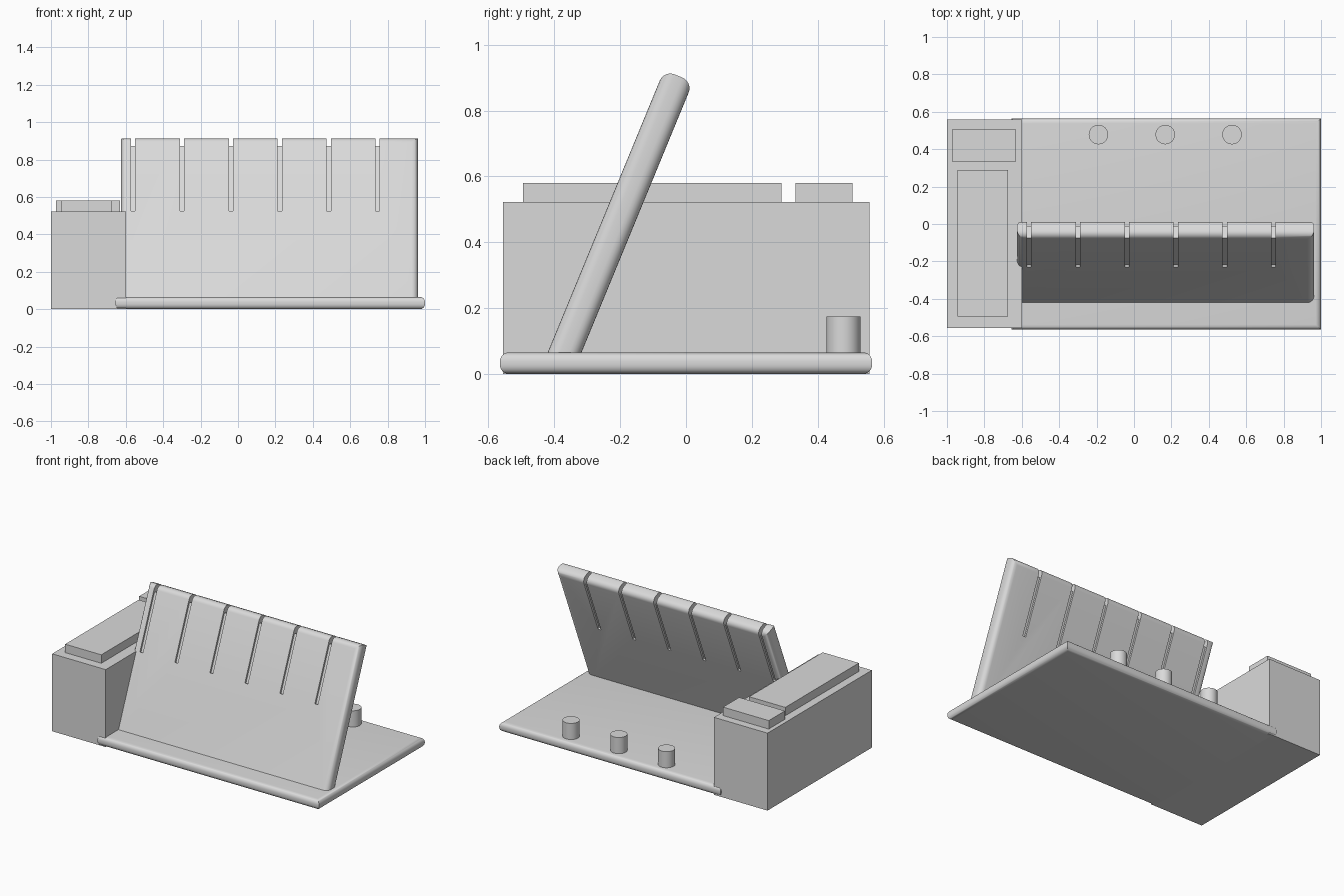
import bpy, bmesh, math
from mathutils import Matrix, Vector

if "Cube" in bpy.data.objects:
    bpy.data.objects.remove(bpy.data.objects["Cube"], do_unlink=True)

grey = bpy.data.materials.new("plain_grey")
grey.use_nodes = True
colour = (0.7, 0.7, 0.7, 1)
grey.diffuse_color = colour
grey.node_tree.nodes["Principled BSDF"].inputs["Base Color"].default_value = colour


def finish(name, bm, smooth=False):
    bmesh.ops.recalc_face_normals(bm, faces=bm.faces)
    mesh = bpy.data.meshes.new(name)
    bm.to_mesh(mesh)
    bm.free()
    mesh.materials.append(grey)
    obj = bpy.data.objects.new(name, mesh)
    bpy.context.collection.objects.link(obj)
    if smooth:
        bpy.ops.object.select_all(action="DESELECT")
        obj.select_set(True)
        bpy.context.view_layer.objects.active = obj
        bpy.ops.object.shade_smooth_by_angle(angle=math.radians(35))
    return obj


def box_mesh(lo, hi):
    lo, hi = Vector(lo), Vector(hi)
    bm = bmesh.new()
    bmesh.ops.create_cube(bm, size=1, matrix=Matrix.Translation((lo + hi) / 2)
                          @ Matrix.Diagonal((*(hi - lo), 1)))
    return bm


def round_edges(bm, radius, keep):
    edges = [e for e in bm.edges if keep(e.verts[0].co, e.verts[1].co)]
    bmesh.ops.bevel(bm, geom=edges, offset=radius, segments=6, profile=0.5,
                    affect="EDGES", clamp_overlap=True)


# Base plate with a rounded rim
bm = box_mesh((-0.655, -0.565, 0), (1, 0.565, 0.066))
round_edges(bm, 0.028, lambda a, b: abs(a.z - b.z) < 1e-4)
finish("base_plate", bm, smooth=True)

# Side block and its two raised lids
finish("side_block", box_mesh((-1, -0.555, 0), (-0.6, 0.558, 0.523)))
finish("long_lid", box_mesh((-0.945, -0.495, 0.51), (-0.675, 0.29, 0.58)))
finish("short_lid", box_mesh((-0.972, 0.333, 0.51), (-0.63, 0.505, 0.58)))

# Row of pegs along the back
for i, x in enumerate((-0.19, 0.167, 0.524)):
    bm = bmesh.new()
    bmesh.ops.create_cone(bm, cap_ends=True, segments=40, radius1=0.052, radius2=0.052,
                          depth=0.125, matrix=Matrix.Translation((x, 0.478, 0.1125)))
    finish(f"peg_{i + 1}", bm, smooth=True)

# Leaning panel, modelled upright with its top front edge at the origin
thick, foot = 0.095, -0.94
lean = Matrix.Translation((0, -0.0665, 0.923)) @ Matrix.Rotation(math.radians(-22.4), 4, "X")
bm = box_mesh((-0.625, 0, foot), (0.963, thick, 0))
round_edges(bm, 0.035, lambda a, b: abs(a.y - b.y) < 1e-4 and max(a.z, b.z) > foot + 0.1)
panel = finish("leaning_panel", bm)

# Grooves that wrap over the top of the panel, front and back
depth, drop, low, out = 0.013, -0.05, -0.43, 0.05
profile = [(-out, low), (depth, low), (depth, drop), (thick - depth, drop),
           (thick - depth, low), (thick + out, low), (thick + out, out), (-out, out)]
bm = bmesh.new()
for i in range(6):
    x = -0.561 + 0.2615 * i
    face = bm.faces.new([bm.verts.new((x - 0.011, y, z)) for y, z in profile])
    side = bmesh.ops.extrude_face_region(bm, geom=[face])
    moved = [v for v in side["geom"] if isinstance(v, bmesh.types.BMVert)]
    bmesh.ops.translate(bm, verts=moved, vec=(0.022, 0, 0))
cutter = finish("groove_cutter", bm)
cutter.hide_render = True

cut = panel.modifiers.new("grooves", "BOOLEAN")
cut.operation, cut.solver, cut.object = "DIFFERENCE", "EXACT", cutter
bpy.ops.object.select_all(action="DESELECT")
panel.select_set(True)
bpy.context.view_layer.objects.active = panel
bpy.ops.object.modifier_apply(modifier=cut.name)
bpy.data.objects.remove(cutter, do_unlink=True)
panel.data.transform(lean)
bpy.ops.object.shade_smooth_by_angle(angle=math.radians(35))
